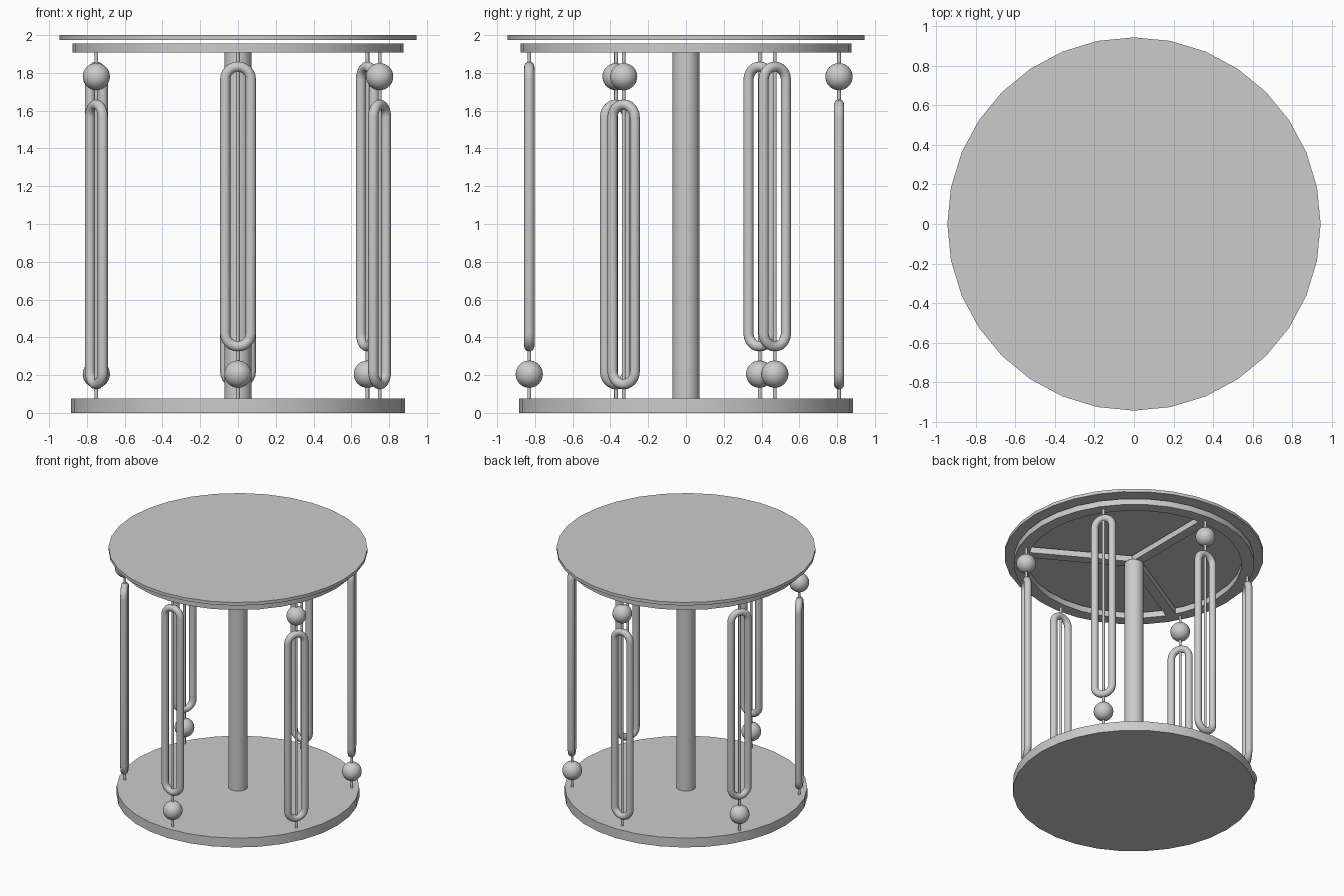
import bpy, bmesh, math
from mathutils import Matrix, Vector

if "Cube" in bpy.data.objects:
    bpy.data.objects.remove(bpy.data.objects["Cube"])


def finish(bm, name):
    bmesh.ops.recalc_face_normals(bm, faces=bm.faces)
    me = bpy.data.meshes.new(name)
    bm.to_mesh(me)
    bm.free()
    ob = bpy.data.objects.new(name, me)
    bpy.context.collection.objects.link(ob)
    bpy.ops.object.select_all(action='DESELECT')
    ob.select_set(True)
    bpy.context.view_layer.objects.active = ob
    bpy.ops.object.shade_smooth_by_angle(angle=math.radians(35))
    return ob


def cylinder(name, r, z0, z1, sides=32, x=0, y=0):
    bm = bmesh.new()
    bmesh.ops.create_cone(bm, cap_ends=True, segments=sides, radius1=r, radius2=r, depth=z1 - z0,
                          matrix=Matrix.Translation((x, y, (z0 + z1) / 2)))
    return finish(bm, name)


def skin(bm, rings, closed=True):
    # bridge successive closed rings of points into a closed tube
    vs = [[bm.verts.new(p) for p in ring] for ring in rings]
    n = len(vs)
    for i in range(n):
        a, b = vs[i], vs[(i + 1) % n]
        for j in range(len(a)):
            k = (j + 1) % len(a)
            bm.faces.new((a[j], a[k], b[k], b[j]))


def ball(name, x, y, z, r):
    bm = bmesh.new()
    bmesh.ops.create_uvsphere(bm, u_segments=32, v_segments=16, radius=r,
                              matrix=Matrix.Translation((x, y, z)))
    return finish(bm, name)


def long_loop(name, x, y, z, angle, half_w=0.068, tube=0.027, height=1.535):
    # stadium-shaped tube standing in the tangent plane
    straight = height / 2 - half_w - tube
    rings = []
    for end in (1, -1):
        for i in range(13):
            t = math.pi * i / 12 + (0 if end > 0 else math.pi)
            ring = []
            for j in range(16):
                q = 2 * math.pi * j / 16
                rad = half_w + tube * math.cos(q)
                ring.append(Vector((rad * math.cos(t), tube * math.sin(q),
                                    rad * math.sin(t) + end * straight)))
            rings.append(ring)
    bm = bmesh.new()
    skin(bm, rings)
    bm.transform(Matrix.Translation((x, y, z)) @ Matrix.Rotation(angle, 4, 'Z'))
    return finish(bm, name)


# base, centre column and table top
cylinder("base_disc", 0.885, 0, 0.075)
cylinder("centre_column", 0.071, 0.07, 1.91)
cylinder("table_top", 0.945, 1.975, 2.0)

# support ring under the top
R_OUT, R_IN, Z0, Z1 = 0.877, 0.785, 1.907, 1.955
rings = []
for i in range(32):
    a = 2 * math.pi * i / 32
    rings.append([Vector((r * math.cos(a), r * math.sin(a), z))
                  for r, z in ((R_OUT, Z0), (R_OUT, Z1), (R_IN, Z1), (R_IN, Z0))])
bm = bmesh.new()
skin(bm, rings)
finish(bm, "support_ring")

# three spokes joining the column to the ring
for i, deg in enumerate((90, 210, 330)):
    bm = bmesh.new()
    bmesh.ops.create_cube(bm, size=1)
    bm.transform(Matrix.Rotation(math.radians(deg), 4, 'Z')
                 @ Matrix.Translation((0.4, 0, (Z0 + Z1) / 2))
                 @ Matrix.Diagonal((0.8, 0.075, Z1 - Z0, 1)))
    finish(bm, f"spoke_{i + 1}")

# six decorated rods: x, y, loop turn in degrees, ball at top
RODS = [(0, -0.83, 0, False), (0.75, -0.33, 60, True), (0.685, 0.47, -60, False),
        (0, 0.81, 0, True), (-0.75, 0.39, 60, False), (-0.75, -0.37, -60, True)]
for i, (x, y, deg, top) in enumerate(RODS, 1):
    cylinder(f"rod_{i}", 0.01, 0.07, 1.91, 12, x, y)
    ball(f"rod_ball_{i}", x, y, 1.78 if top else 0.205, 0.072)
    long_loop(f"rod_loop_{i}", x, y, 0.892 if top else 1.0925, math.radians(deg))
